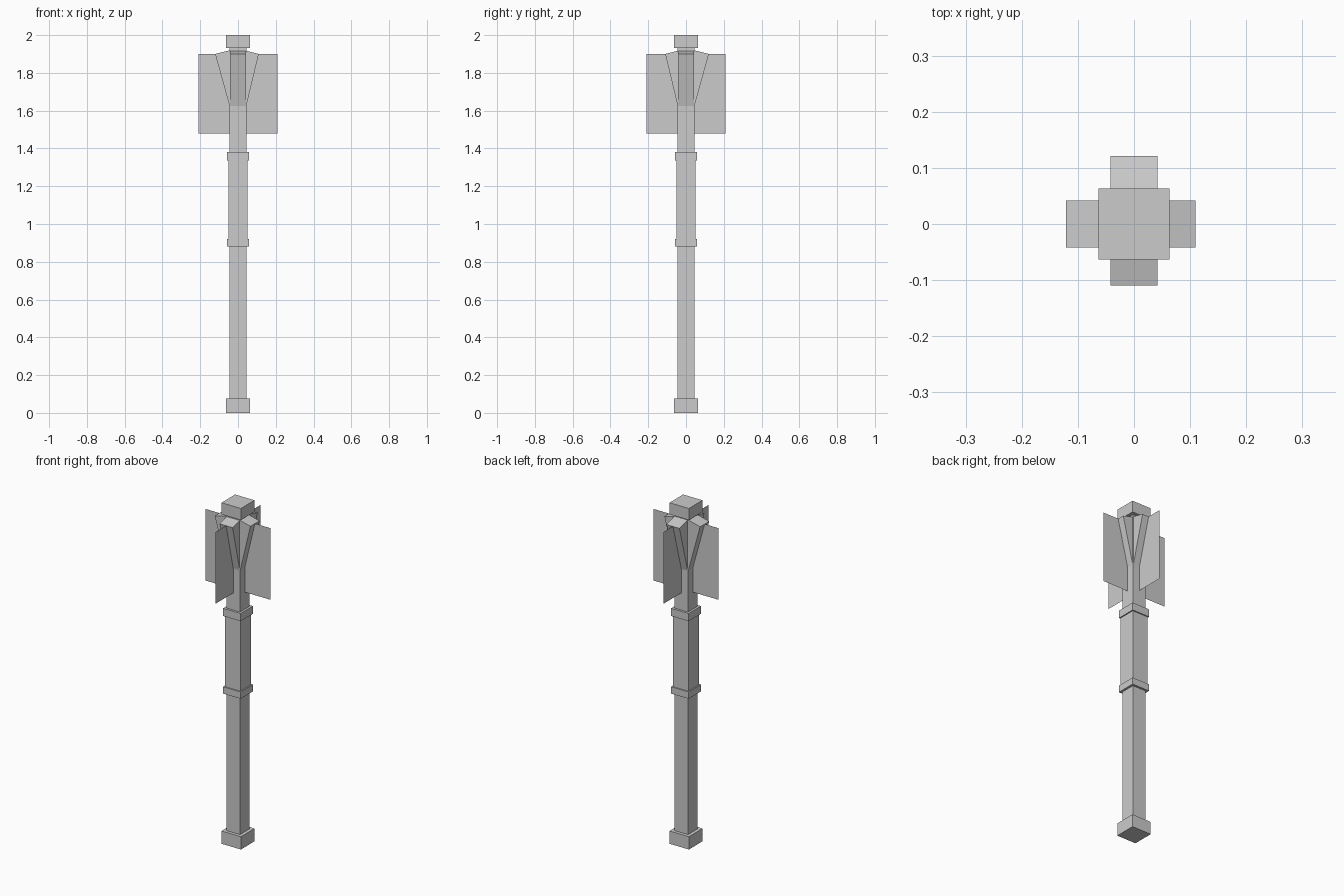
import bpy
import bmesh
from math import pi
from mathutils import Matrix

cube = bpy.data.objects.get("Cube")
if cube:
    bpy.data.objects.remove(cube, do_unlink=True)

# Single plain grey
GREY = (0.6, 0.6, 0.6, 1)
mat = bpy.data.materials.new("plain_grey")
mat.use_nodes = True
mat.diffuse_color = GREY
mat.node_tree.nodes["Principled BSDF"].inputs["Base Color"].default_value = GREY


def add_object(name, bm):
    mesh = bpy.data.meshes.new(name)
    bm.to_mesh(mesh)
    bm.free()
    mesh.materials.append(mat)
    obj = bpy.data.objects.new(name, mesh)
    bpy.context.collection.objects.link(obj)
    return obj


def square_bar(name, half, bottom, top):
    bm = bmesh.new()
    place = (Matrix.Translation((0, 0, (bottom + top) / 2))
             @ Matrix.Diagonal((2 * half, 2 * half, top - bottom, 1)))
    bmesh.ops.create_cube(bm, size=1, matrix=place)
    return add_object(name, bm)


def flared_arm(name, reach, turn):
    """Tilted bar leaning outward from the shaft, as an extruded side profile."""
    half = 0.042
    profile = [(0.038, 1.60), (reach, 1.9), (reach - 0.08, 1.92), (-0.04, 1.62)]
    bm = bmesh.new()
    face = bm.faces.new([bm.verts.new((r, -half, z)) for r, z in profile])
    side = bmesh.ops.extrude_face_region(bm, geom=[face])["geom"]
    moved = [v for v in side if isinstance(v, bmesh.types.BMVert)]
    bmesh.ops.translate(bm, verts=moved, vec=(0, 2 * half, 0))
    bmesh.ops.recalc_face_normals(bm, faces=bm.faces[:])
    bm.transform(Matrix.Rotation(turn, 4, "Z"))
    return add_object(name, bm)


def flat_blade(name, turn):
    """Paper-thin fin passing through the head."""
    bm = bmesh.new()
    corners = [(-0.21, 1.48), (0.21, 1.48), (0.21, 1.9), (-0.21, 1.9)]
    bm.faces.new([bm.verts.new((x, 0, z)) for x, z in corners])
    bm.transform(Matrix.Rotation(turn, 4, "Z"))
    return add_object(name, bm)


# Shaft, pommel, grip with its two rings, and top cap
square_bar("pommel", 0.063, 0, 0.075)
square_bar("shaft", 0.044, 0.05, 1.95)
square_bar("grip", 0.05, 0.9, 1.36)
square_bar("lower_grip_ring", 0.057, 0.88, 0.92)
square_bar("upper_grip_ring", 0.057, 1.335, 1.38)
square_bar("top_cap", 0.063, 1.932, 2.0)

# Four flared arms around the head
arms = [("left", 0.11), ("back", 0.121), ("right", 0.121), ("front", 0.11)]
for i, (side, reach) in enumerate(arms):
    flared_arm(side + "_arm", reach, i * pi / 2)

# Two crossing blades
flat_blade("side_blades", 0)
flat_blade("front_back_blades", pi / 2)
